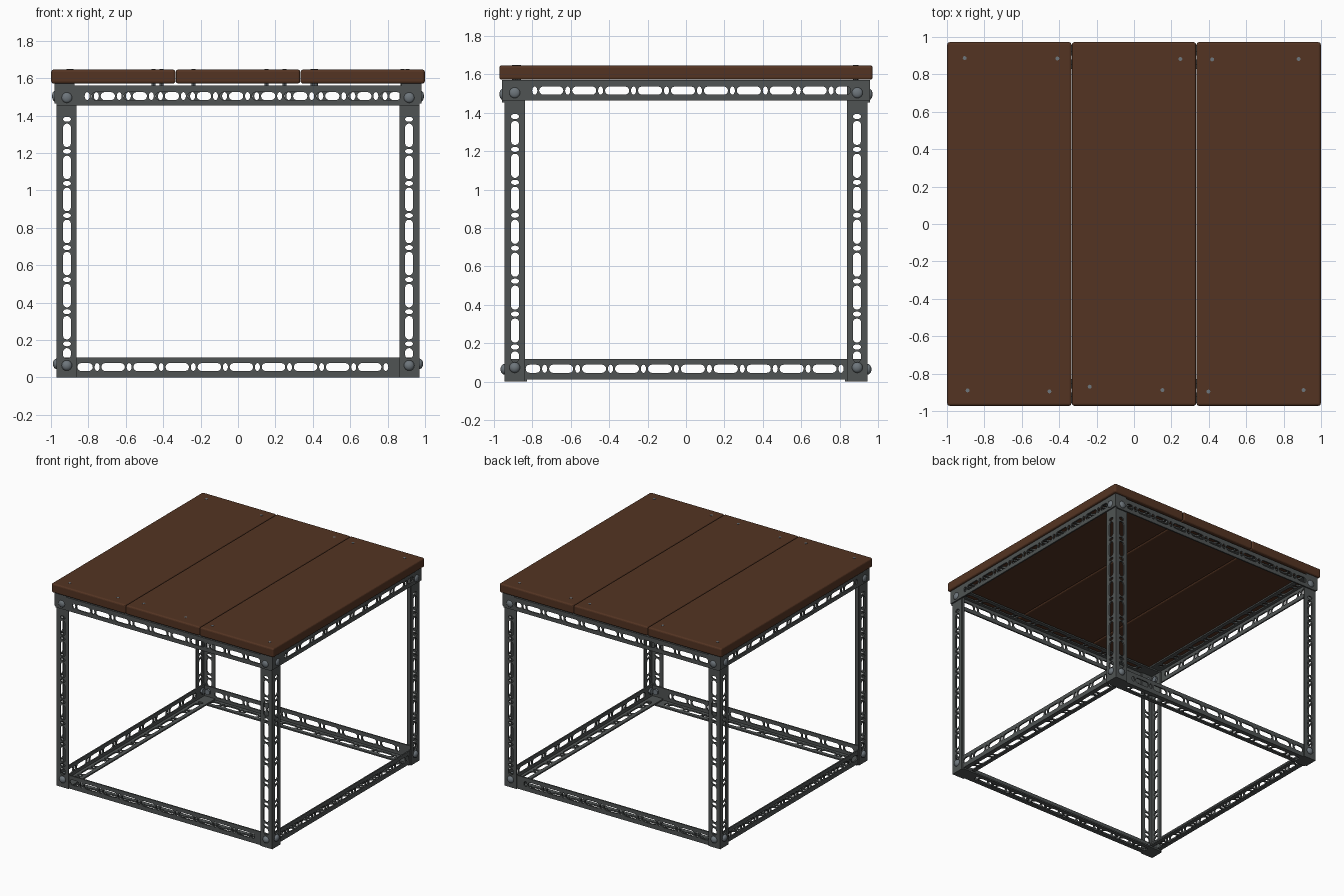
import bpy, bmesh, math
from mathutils import Matrix, Vector

if "Cube" in bpy.data.objects:
    bpy.data.objects.remove(bpy.data.objects["Cube"])

W, T, PITCH = 0.107, 0.011, 0.1715   # angle iron width, thickness, hole spacing


def material(name, rgb):
    m = bpy.data.materials.new(name)
    m.diffuse_color = (*rgb, 1)
    m.use_nodes = True
    m.node_tree.nodes["Principled BSDF"].inputs["Base Color"].default_value = m.diffuse_color
    return m


STEEL = material("dark grey steel", (0.080, 0.088, 0.087))
WOOD = material("dark brown wood", (0.088, 0.034, 0.016))
BOLT = material("light grey bolt", (0.155, 0.180, 0.200))


def add(name, bm, mat):
    me = bpy.data.meshes.new(name)
    bm.to_mesh(me)
    bm.free()
    me.materials.append(mat)
    ob = bpy.data.objects.new(name, me)
    bpy.context.collection.objects.link(ob)
    return ob


def stadium(cx, cy, length, width):
    r, pts = width / 2, []
    for k in range(14):
        a = -math.pi / 2 + math.pi * (k if k < 7 else k - 1) / 6
        side = 1 if k < 7 else -1
        pts.append((cx + side * (length / 2 - r) + r * math.cos(a), cy + r * math.sin(a)))
    return pts


def ellipse(cx, cy, rx, ry):
    return [(cx + rx * math.cos(k * math.pi / 6), cy + ry * math.sin(k * math.pi / 6))
            for k in range(12)]


def flange(length, v0, first, margin):
    """Flat strip with alternating long slots and small ovals, as a mesh."""
    loops = [[(0, v0), (length, v0), (length, W), (0, W)]]
    lo, hi, c = margin, length - margin, W * 0.52
    u = first - math.ceil(first / PITCH + 1) * PITCH
    while u < length + PITCH:
        if lo < u - 0.013 and u + 0.013 < hi:
            loops.append(ellipse(u, c, 0.0135, 0.0215))
        s = max(lo, u + PITCH / 2 - 0.063)
        e = min(hi, u + PITCH / 2 + 0.063)
        if e - s > 0.047:
            loops.append(stadium((s + e) / 2, c, e - s, 0.043))
        u += PITCH
    cu = bpy.data.curves.new("strip", 'CURVE')
    cu.dimensions, cu.fill_mode, cu.extrude = '2D', 'BOTH', T / 2
    for pts in loops:
        sp = cu.splines.new('POLY')
        sp.points.add(len(pts) - 1)
        for p, q in zip(sp.points, pts):
            p.co = (q[0], q[1], 0, 1)
        sp.use_cyclic_u = True
    ob = bpy.data.objects.new("strip", cu)
    bpy.context.collection.objects.link(ob)
    dg = bpy.context.evaluated_depsgraph_get()
    me = bpy.data.meshes.new_from_object(ob.evaluated_get(dg))
    bpy.data.objects.remove(ob)
    bpy.data.curves.remove(cu)
    return me


def angle_iron(name, origin, axis, a, b, length, first, margin=0.1):
    """L profile along axis from its outer corner, flanges towards a and b."""
    axis, a, b = Vector(axis), Vector(a), Vector(b)
    bm = bmesh.new()
    for p, q, v0 in ((a, b, 0), (b, a, T)):
        me = flange(length, v0, first, margin)
        m = Matrix((axis, p, q)).transposed().to_4x4()
        m.translation = Vector(origin) + q * T / 2
        me.transform(m)
        bm.from_mesh(me)
        bpy.data.meshes.remove(me)
    for f in bm.faces:
        f.material_index = 0
        f.smooth = False
    bmesh.ops.remove_doubles(bm, verts=bm.verts, dist=1e-5)
    bmesh.ops.recalc_face_normals(bm, faces=bm.faces)
    add(name, bm, STEEL)


def bolt(name, pos, n, height, grip):
    """Domed head outside, hex nut inside."""
    rot = Vector((0, 0, 1)).rotation_difference(Vector(n)).to_matrix().to_4x4()
    place = Matrix.Translation(pos) @ rot
    bm = bmesh.new()
    bmesh.ops.create_uvsphere(bm, u_segments=16, v_segments=8, radius=1,
                              matrix=place @ Matrix.Diagonal((0.028, 0.028, height, 1)))
    for f in bm.faces:
        f.smooth = True
    bmesh.ops.create_cone(bm, cap_ends=True, segments=6, radius1=0.024, radius2=0.024,
                          depth=0.016, matrix=place @ Matrix.Translation((0, 0, -grip - 0.008)))
    ob = add(name, bm, BOLT)
    bpy.context.view_layer.objects.active = ob
    ob.select_set(True)
    bpy.ops.object.shade_smooth_by_angle(angle=math.radians(40))
    ob.select_set(False)


LX, LY = 0.970, 0.946          # outer faces of the legs
X, Y, Z = Vector((1, 0, 0)), Vector((0, 1, 0)), Vector((0, 0, 1))

# Legs and corner bolts
for sx, ex in ((-1, "left"), (1, "right")):
    for sy, ey in ((-1, "front"), (1, "back")):
        n = f"{ey}_{ex}"
        angle_iron(n + "_leg", (sx * LX, sy * LY, 0), Z, -sx * X, -sy * Y, 1.549, 0.18, 0.1)
        bolt(n + "_top_bolt_y", (sx * 0.915, sy * (LY + T), 1.496), sy * Y, 0.014, 2 * T)
        bolt(n + "_top_bolt_x", (sx * (LX + T), sy * 0.892, 1.504), sx * X, 0.013, 2 * T)
        bolt(n + "_bottom_bolt_y", (sx * 0.915, sy * LY, 0.064), sy * Y, 0.020, 2 * T)
        bolt(n + "_bottom_bolt_x", (sx * LX, sy * 0.892, 0.073), sx * X, 0.020, 2 * T)

# Front and back rails: top ones outside the legs, bottom ones inside
for s, e, off in ((-1, "front", 0.051), (1, "back", 0.100)):
    angle_iron(e + "_top_rail", (-LX, s * (LY + T), 1.560), X, -s * Y, -Z,
               2 * LX, LX + off)
    x0 = LX - T
    angle_iron(e + "_bottom_rail", (-x0, s * (LY - T), 0), X, -s * Y, Z,
               2 * x0, x0 + 0.104)

# Side rails, one thickness higher so the flanges overlap at the corners
for s, e in ((-1, "left"), (1, "right")):
    y0 = LY + T
    angle_iron(e + "_top_rail", (s * (LX + T), -y0, 1.560 + T), Y, -s * X, -Z,
               2 * y0, y0 + 0.07)
    y0 = LY - T
    angle_iron(e + "_bottom_rail", (s * (LX - T), -y0, T), Y, -s * X, Z,
               2 * y0, y0 - 0.05)

# Three top planks with softened edges
for i, n in enumerate(("left", "middle", "right")):
    bm = bmesh.new()
    bmesh.ops.create_cube(bm, size=1, matrix=Matrix.Translation(((i - 1) * 0.6667, 0, 1.609))
                          @ Matrix.Diagonal((0.664, 1.944, 0.074, 1)))
    bmesh.ops.bevel(bm, geom=list(bm.edges), offset=0.012, segments=3, profile=0.5,
                    affect='EDGES')
    add(n + "_plank", bm, WOOD)

# Small screws showing through the planks
SCREWS = [(-0.905, 0.887), (-0.41, 0.885), (0.248, 0.882), (0.418, 0.88), (0.88, 0.882),
          (-0.89, -0.89), (-0.452, -0.895), (-0.237, -0.87), (0.152, -0.888),
          (0.398, -0.896), (0.907, -0.888)]
for i, (x, y) in enumerate(SCREWS):
    bm = bmesh.new()
    bmesh.ops.create_cone(bm, cap_ends=True, segments=8, radius1=0.011, radius2=0.011,
                          depth=0.09, matrix=Matrix.Translation((x, y, 1.603)))
    add(f"plank_screw_{i + 1}", bm, BOLT)
